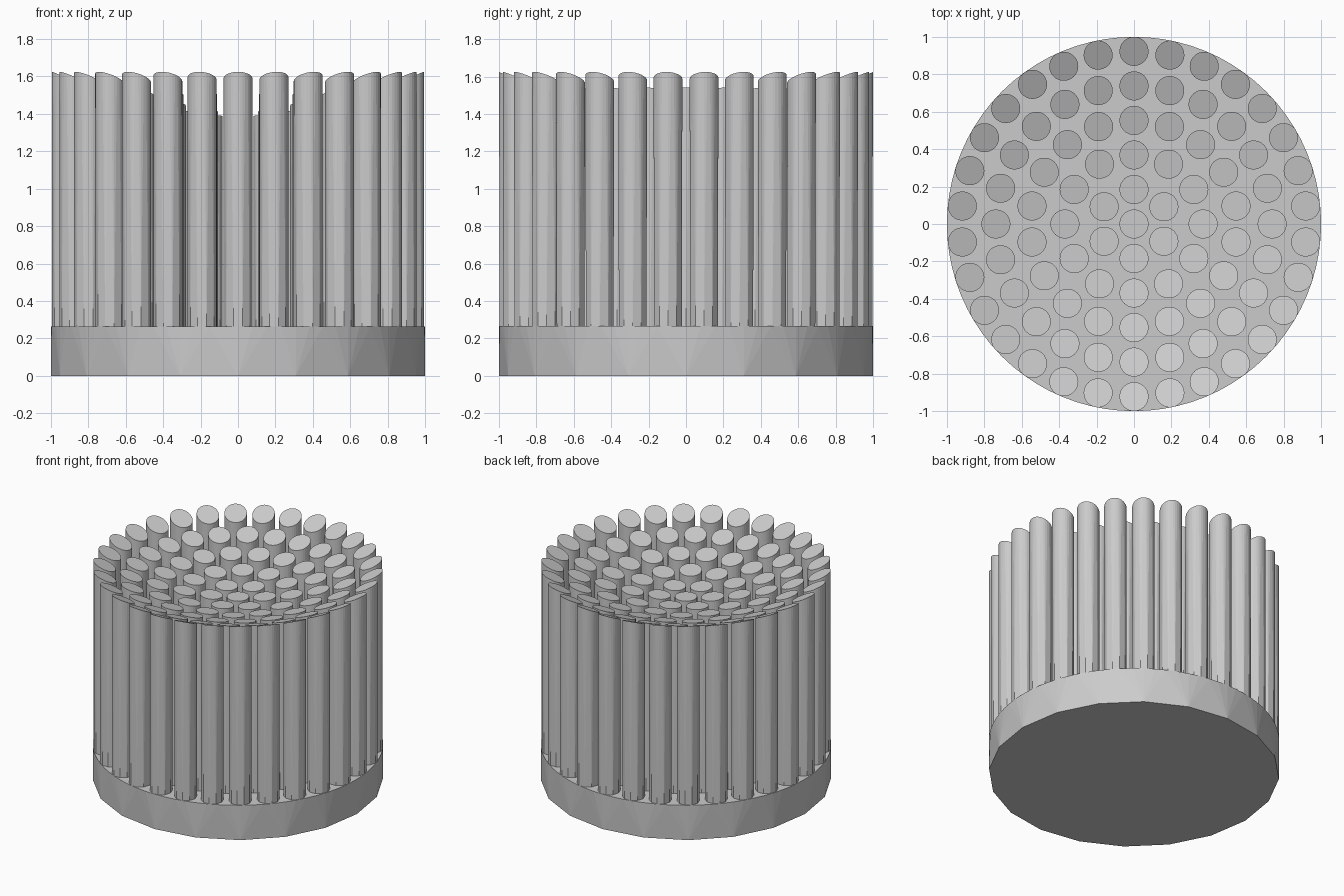
import bpy, bmesh, math

if "Cube" in bpy.data.objects:
    bpy.data.objects.remove(bpy.data.objects["Cube"], do_unlink=True)

grey = bpy.data.materials.new("plain grey")
grey.use_nodes = True
grey.diffuse_color = (0.6, 0.6, 0.6, 1)
grey.node_tree.nodes["Principled BSDF"].inputs["Base Color"].default_value = (0.6, 0.6, 0.6, 1)

BASE_TOP = 0.265      # height of the base disc
PIN_RADIUS = 0.0775
RING_STEP = 0.1845    # distance between rings of pins
DISH_RADIUS = 2.2     # sphere that hollows the pin tops
DISH_LOW = 1.386      # height of the dish at its centre


def circle(cx, cy, radius, sides):
    steps = (2 * math.pi * i / sides for i in range(sides))
    return [(cx + radius * math.cos(a), cy + radius * math.sin(a)) for a in steps]


def add_solid(bm, bottom, top):
    """Closed solid between a coarse lower outline and a fine upper one."""
    verts = [bm.verts.new(p) for p in bottom + top]
    bmesh.ops.convex_hull(bm, input=verts)


def finish(bm, name):
    # Merge the flat ends into single faces
    bmesh.ops.dissolve_limit(bm, angle_limit=math.radians(0.2),
                             verts=bm.verts[:], edges=bm.edges[:])
    bmesh.ops.recalc_face_normals(bm, faces=bm.faces[:])
    mesh = bpy.data.meshes.new(name)
    bm.to_mesh(mesh)
    bm.free()
    mesh.materials.append(grey)
    obj = bpy.data.objects.new(name, mesh)
    bpy.context.collection.objects.link(obj)


# Base disc: round top edge, coarser bottom edge
bm = bmesh.new()
add_solid(bm, [(x, y, 0) for x, y in circle(0, 0, 1, 20)],
          [(x, y, BASE_TOP) for x, y in circle(0, 0, 1, 80)])
finish(bm, "base_disc")


def add_pin(bm, r, angle):
    """Upright pin whose flat top is tilted to follow the dish."""
    ux, uy = math.cos(angle), math.sin(angle)
    drop = math.sqrt(DISH_RADIUS ** 2 - r ** 2)
    height = DISH_LOW + DISH_RADIUS - drop
    slope = r / drop
    bottom = [(x, y, BASE_TOP - 0.01)
              for x, y in circle(r * ux, r * uy, PIN_RADIUS, 10)]
    top = [(x, y, height + slope * (x * ux + y * uy - r))
           for x, y in circle(r * ux, r * uy, PIN_RADIUS, 30)]
    add_solid(bm, bottom, top)


# Concentric rings of pins, six more in each ring
for ring in range(6):
    bm = bmesh.new()
    count = max(1, 6 * ring)
    for k in range(count):
        add_pin(bm, ring * RING_STEP, math.pi / 2 + 2 * math.pi * k / count)
    finish(bm, f"pin_ring_{ring}" if ring else "centre_pin")
